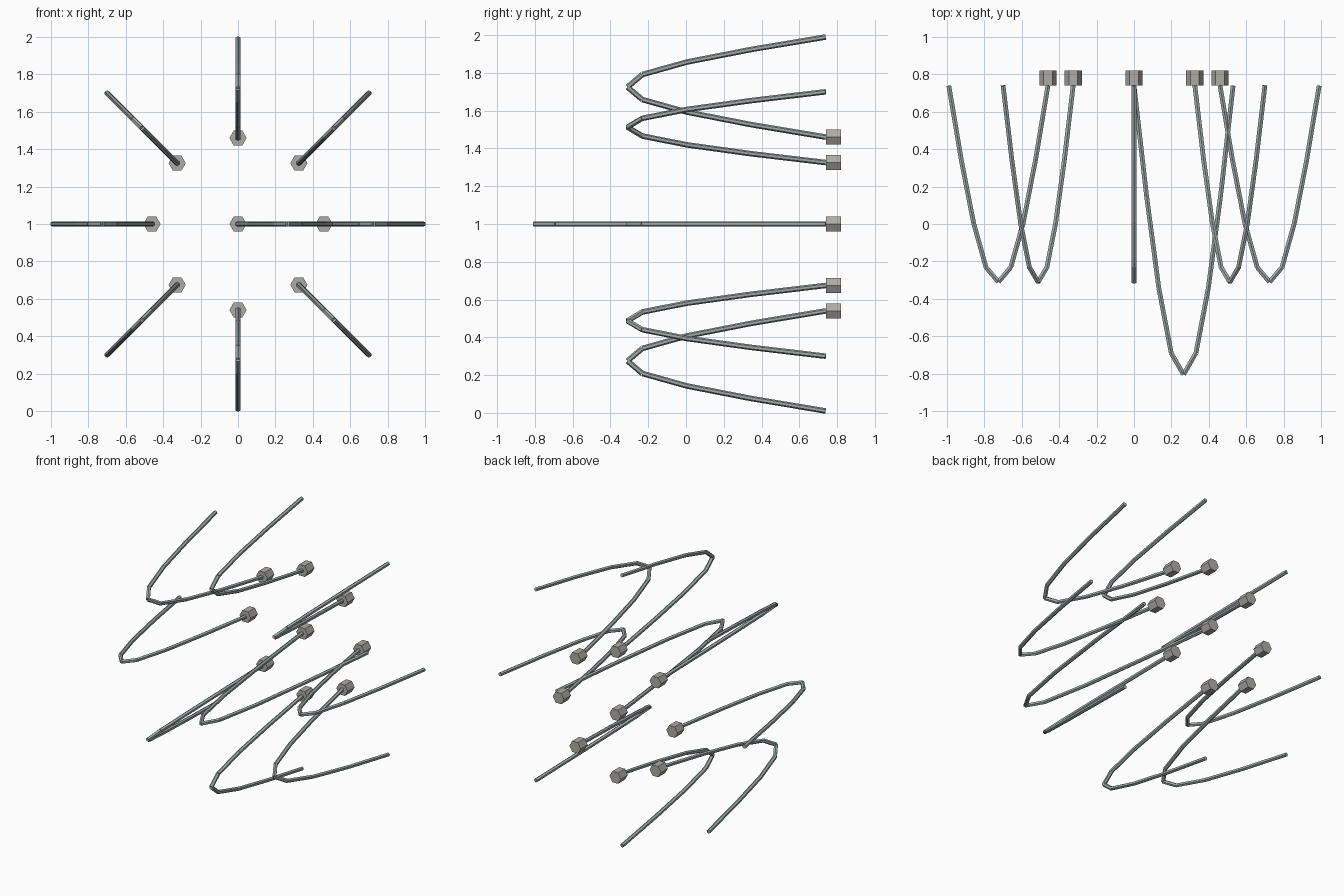
import bpy, bmesh, math
from mathutils import Vector, Matrix

if "Cube" in bpy.data.objects:
    bpy.data.objects.remove(bpy.data.objects["Cube"])

BACK = 0.74            # y of rod ends
SPAN = 0.53            # distance between the two ends of a hook
DEPTH = [0, .377, .70, .925, 1, .925, .70, .377, 0]
ROD = 0.0145


def prism(bm, a, b, radius, sides=6):
    """Flat-sided bar from a to b."""
    d = b - a
    m = Matrix.Translation((a + b) / 2) @ d.to_track_quat('Z', 'Y').to_matrix().to_4x4()
    bmesh.ops.create_cone(bm, cap_ends=True, segments=sides, radius1=radius,
                          radius2=radius, depth=d.length, matrix=m)


def finish(bm, name, color):
    me = bpy.data.meshes.new(name)
    bm.to_mesh(me)
    bm.free()
    ob = bpy.data.objects.new(name, me)
    bpy.context.collection.objects.link(ob)
    mat = bpy.data.materials.get(str(color)) or bpy.data.materials.new(str(color))
    mat.diffuse_color = color
    mat.use_nodes = True
    mat.node_tree.nodes["Principled BSDF"].inputs["Base Color"].default_value = mat.diffuse_color
    me.materials.append(mat)


def hook(name, angle, start, length):
    out = Vector((math.cos(angle), 0, math.sin(angle)))

    # bent rod, made of straight segments
    pts = [out * (start + SPAN * i / 8) + Vector((0, BACK - length * f, 1))
           for i, f in enumerate(DEPTH)]
    bm = bmesh.new()
    for a, b in zip(pts, pts[1:]):
        prism(bm, a, b, ROD)
    finish(bm, name + "_rod", (0.36, 0.41, 0.41, 1))

    # hexagonal end block, points facing left and right
    bm = bmesh.new()
    c = out * start + Vector((0, 0, 1))
    ring = [c + Vector((math.cos(k * math.pi / 3), 0, math.sin(k * math.pi / 3))) * 0.046
            for k in range(6)]
    f = bm.faces.new([bm.verts.new(p + Vector((0, BACK, 0))) for p in ring])
    ext = bmesh.ops.extrude_face_region(bm, geom=[f], use_keep_orig=True)
    bmesh.ops.translate(bm, vec=(0, 0.08, 0),
                        verts=[v for v in ext['geom'] if isinstance(v, bmesh.types.BMVert)])
    bmesh.ops.recalc_face_normals(bm, faces=bm.faces)
    finish(bm, name + "_block", (0.42, 0.41, 0.39, 1))


# long centre hook and a ring of eight shorter ones
hook("centre", 0, 0, 1.545)
for i in range(8):
    hook(f"outer_{i}", i * math.pi / 4, 0.46, 1.05)
